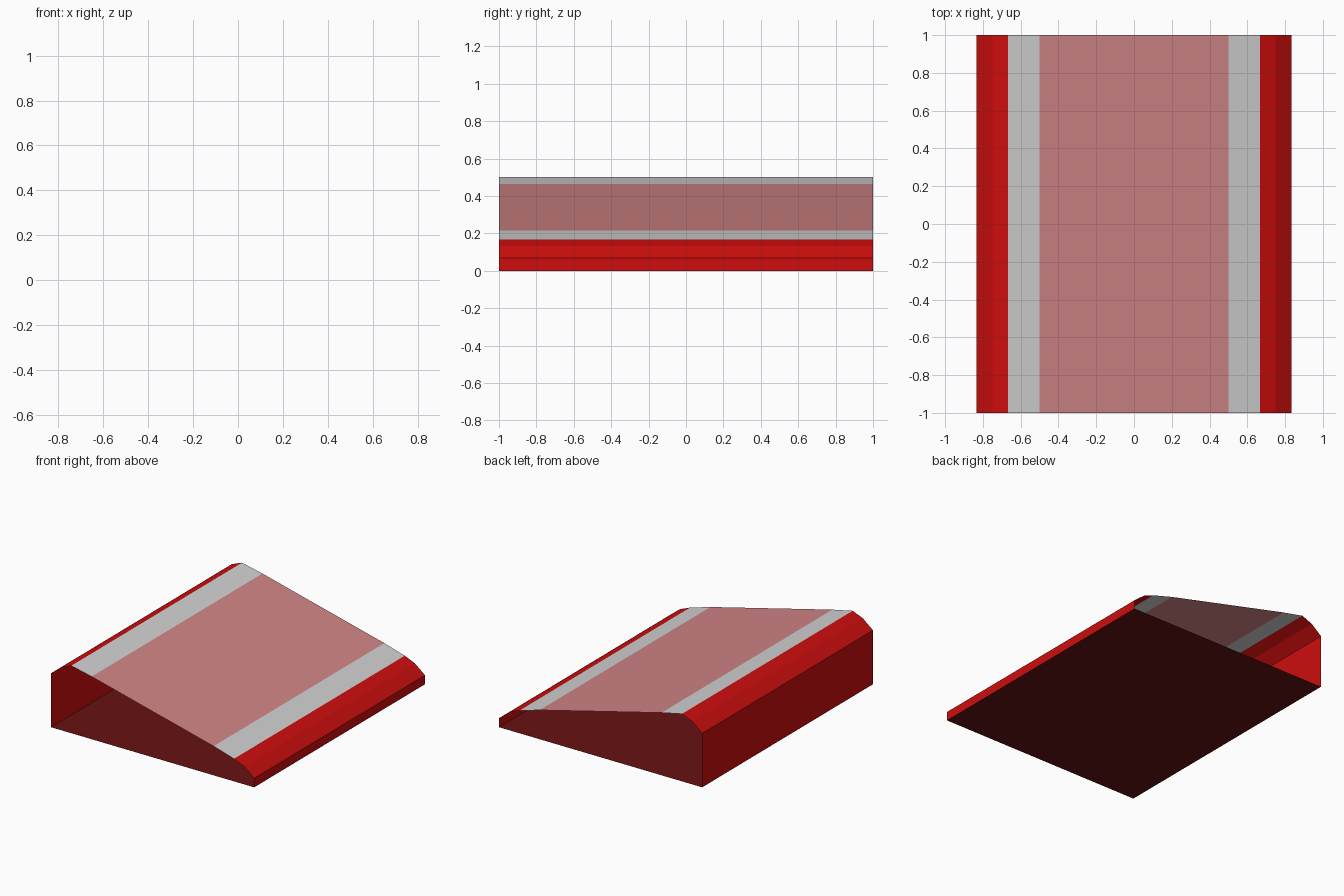
import bpy

if "Cube" in bpy.data.objects:
    bpy.data.objects.remove(bpy.data.objects["Cube"])

HALF_LENGTH = 1.0


def material(name, rgb):
    m = bpy.data.materials.new(name)
    m.diffuse_color = (*rgb, 1.0)
    m.use_nodes = True
    m.node_tree.nodes["Principled BSDF"].inputs["Base Color"].default_value = m.diffuse_color
    return m


red = material("red", (0.62, 0.004, 0.004))
grey = material("light grey", (0.64, 0.64, 0.64))
pink = material("faded pink", (0.64, 0.235, 0.24))
dark_red = material("dark red", (0.135, 0.006, 0.006))


def strip(name, profile, mat):
    """Open sheet: an x/z profile (left to right = facing up) swept along y."""
    verts = [(x, y, z) for x, z in profile for y in (-HALF_LENGTH, HALF_LENGTH)]
    faces = [(2 * i, 2 * i + 2, 2 * i + 3, 2 * i + 1) for i in range(len(profile) - 1)]
    mesh = bpy.data.meshes.new(name)
    mesh.from_pydata(verts, [], faces)
    mesh.materials.append(mat)
    obj = bpy.data.objects.new(name, mesh)
    bpy.context.collection.objects.link(obj)
    return obj


# Side walls with their bevelled shoulders (the ends of the shell stay open)
strip("high_side", [(-0.833, 0), (-0.833, 0.4), (-0.75, 0.467), (-0.667, 0.5)], red)
strip("low_side", [(0.667, 0.167), (0.75, 0.133), (0.833, 0.067), (0.833, 0)], red)

# Sloping top: grey borders around the pink panel
strip("high_border", [(-0.667, 0.5), (-0.5, 0.464)], grey)
strip("top_panel", [(-0.5, 0.464), (0.5, 0.216)], pink)
strip("low_border", [(0.5, 0.216), (0.667, 0.167)], grey)

# Base sheet, facing down
strip("base", [(0.833, 0), (-0.833, 0)], dark_red)
